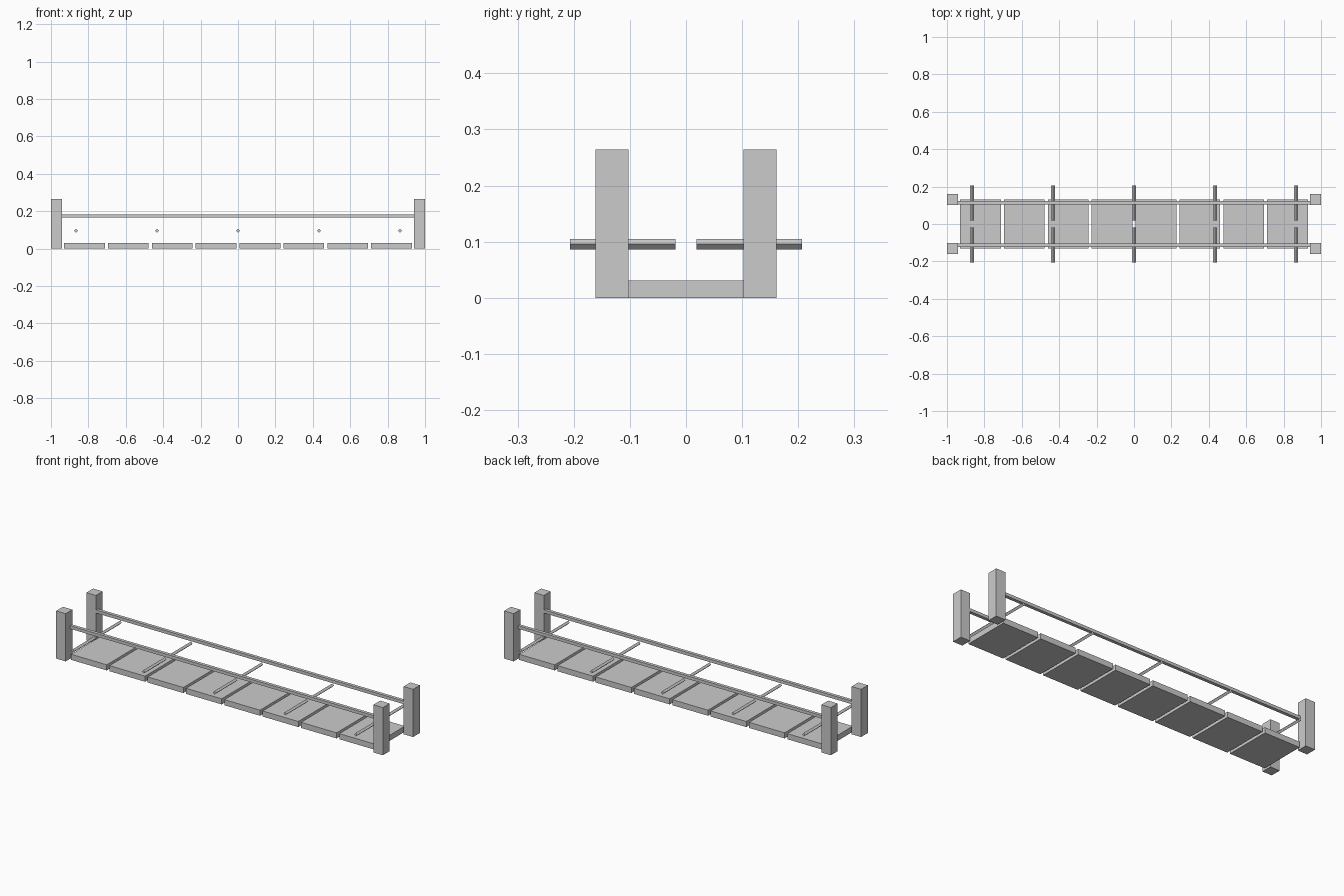
import bpy
import math
from mathutils import Matrix

cube = bpy.data.objects.get("Cube")
if cube:
    bpy.data.objects.remove(cube, do_unlink=True)

GREY = (0.6, 0.6, 0.6, 1.0)
grey = bpy.data.materials.new("plain grey")
grey.use_nodes = True
grey.diffuse_color = GREY
grey.node_tree.nodes["Principled BSDF"].inputs["Base Color"].default_value = GREY


def box(name, centre, size, roll=0.0):
    """Add a box of the given size, rolled about the y axis."""
    bpy.ops.mesh.primitive_cube_add(size=1, location=centre)
    obj = bpy.context.object
    obj.name = name
    obj.data.transform(Matrix.Rotation(roll, 4, "Y") @ Matrix.Diagonal((*size, 1)))
    obj.data.materials.append(grey)
    return obj


# Row of floor slabs with narrow gaps
SLABS, PITCH = 8, 0.2345
for i in range(SLABS):
    x = (i - (SLABS - 1) / 2) * PITCH
    box(f"floor_slab_{i + 1}", (x, 0, 0.0155), (0.218, 0.262, 0.031))

for side, y_sign in (("front", -1), ("back", 1)):
    # Corner posts
    for end, x_sign in (("right", -1), ("left", 1)):
        box(f"{side}_{end}_post", (x_sign * 0.971, y_sign * 0.132, 0.132),
            (0.058, 0.059, 0.264))

    # Long handrail between the posts
    box(f"{side}_rail", (0, y_sign * 0.1135, 0.174), (1.89, 0.018, 0.017))

    # Short cross rods, set on edge
    edge = 0.0192 / math.sqrt(2)
    for i in range(5):
        box(f"{side}_rod_{i + 1}", ((i - 2) * 0.433, y_sign * 0.113, 0.0955),
            (edge, 0.188, edge), math.pi / 4)
